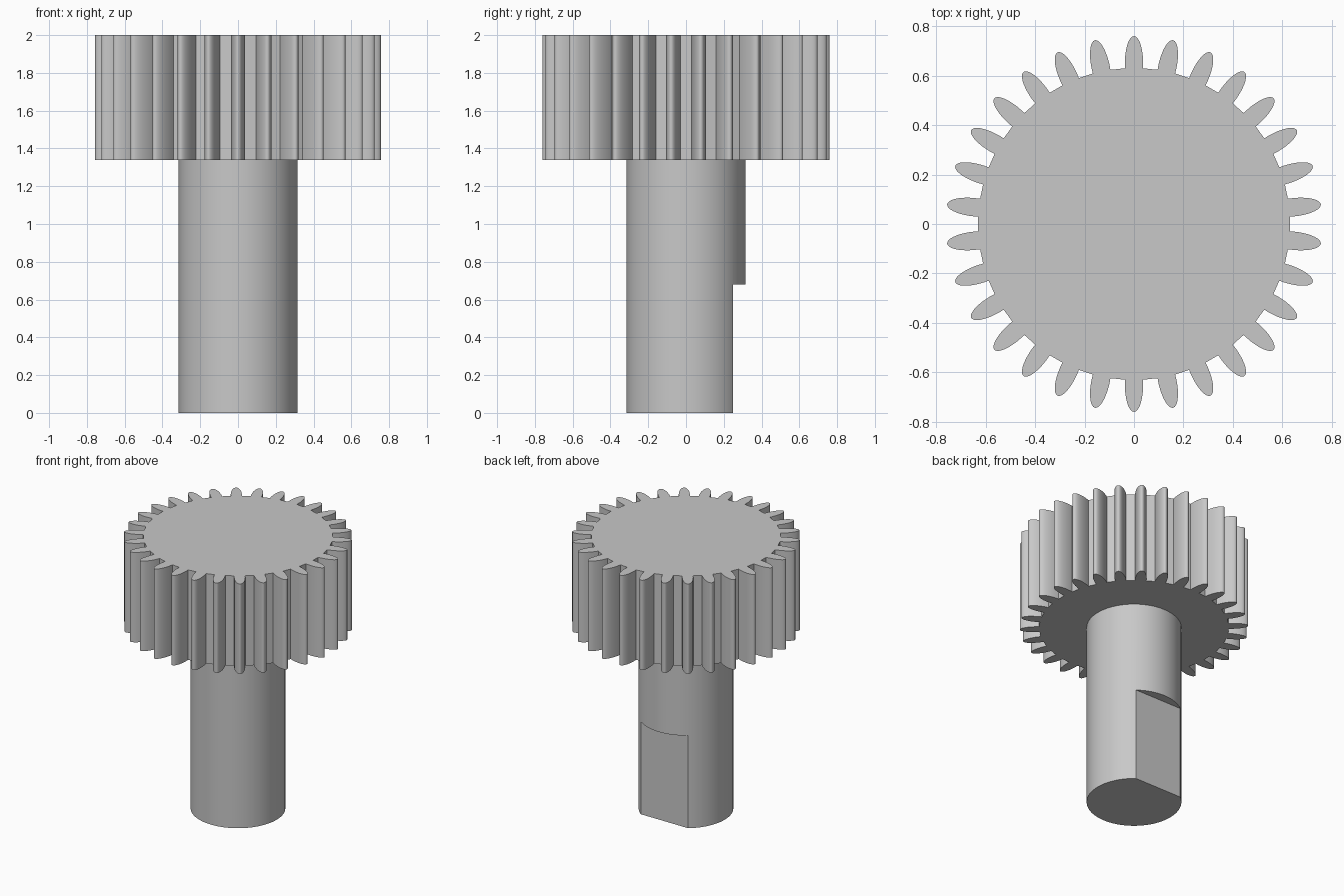
import bpy
import bmesh
from math import sin, cos, acos, pi, radians
from mathutils import Matrix, Vector

cube = bpy.data.objects.get("Cube")
if cube:
    bpy.data.objects.remove(cube, do_unlink=True)

# Dimensions
TEETH = 30
ROOT_R = 0.63
TOOTH_CENTRE, TOOTH_LONG, TOOTH_HALF_WIDTH = 0.65, 0.11, 0.037
GEAR_BOTTOM, GEAR_TOP = 1.34, 2.0
SHAFT_R, FLAT_Y, FLAT_TOP = 0.315, 0.25, 0.68

# Material
grey = bpy.data.materials.new("plain grey")
grey.use_nodes = True
colour = (0.58, 0.58, 0.58, 1.0)
grey.diffuse_color = colour
grey.node_tree.nodes["Principled BSDF"].inputs["Base Color"].default_value = colour


def prism(name, outline, bottom, top):
    """Extrude a closed outline upward into a solid object."""
    bm = bmesh.new()
    face = bm.faces.new([bm.verts.new((x, y, bottom)) for x, y in outline])
    ext = bmesh.ops.extrude_face_region(bm, geom=[face])["geom"]
    verts = [v for v in ext if isinstance(v, bmesh.types.BMVert)]
    bmesh.ops.translate(bm, vec=(0, 0, top - bottom), verts=verts)
    bmesh.ops.recalc_face_normals(bm, faces=bm.faces)
    mesh = bpy.data.meshes.new(name)
    bm.to_mesh(mesh)
    bm.free()
    obj = bpy.data.objects.new(name, mesh)
    bpy.context.collection.objects.link(obj)
    mesh.materials.append(grey)
    return obj


def select_only(obj):
    bpy.ops.object.select_all(action='DESELECT')
    obj.select_set(True)
    bpy.context.view_layer.objects.active = obj


# Gear outline: elliptical teeth standing on a round root
def gear_outline(steps=20):
    limit = acos((ROOT_R - TOOTH_CENTRE) / TOOTH_LONG)
    tooth = []
    for i in range(steps + 1):
        t = -limit + 2 * limit * i / steps
        tooth.append(Vector((TOOTH_CENTRE + TOOTH_LONG * cos(t), TOOTH_HALF_WIDTH * sin(t))))
    pitch = 2 * pi / TEETH
    gap = [Vector((ROOT_R * cos(pitch / 2), ROOT_R * sin(pitch / 2)))]
    points = []
    for k in range(TEETH):
        turn = Matrix.Rotation(pi / 2 + k * pitch, 2)
        points += [turn @ p for p in tooth + gap]
    return points


gear = prism("gear_wheel", gear_outline(), GEAR_BOTTOM, GEAR_TOP)

# Round shaft
sides = 96
circle = [(SHAFT_R * cos(2 * pi * i / sides), SHAFT_R * sin(2 * pi * i / sides))
          for i in range(sides)]
shaft = prism("shaft", circle, 0, GEAR_BOTTOM + 0.02)

# Flat milled into the back of the shaft's lower end
cutter = prism("flat_cutter", [(-1, FLAT_Y), (1, FLAT_Y), (1, 1), (-1, 1)], -1, FLAT_TOP)
cutter.hide_render = True
cut = shaft.modifiers.new("flat", 'BOOLEAN')
cut.operation = 'DIFFERENCE'
cut.solver = 'EXACT'
cut.object = cutter
select_only(shaft)
bpy.ops.object.modifier_apply(modifier=cut.name)
bpy.data.objects.remove(cutter, do_unlink=True)

# Smooth curved walls, crisp edges
for obj in (gear, shaft):
    select_only(obj)
    bpy.ops.object.shade_smooth_by_angle(angle=radians(35))
